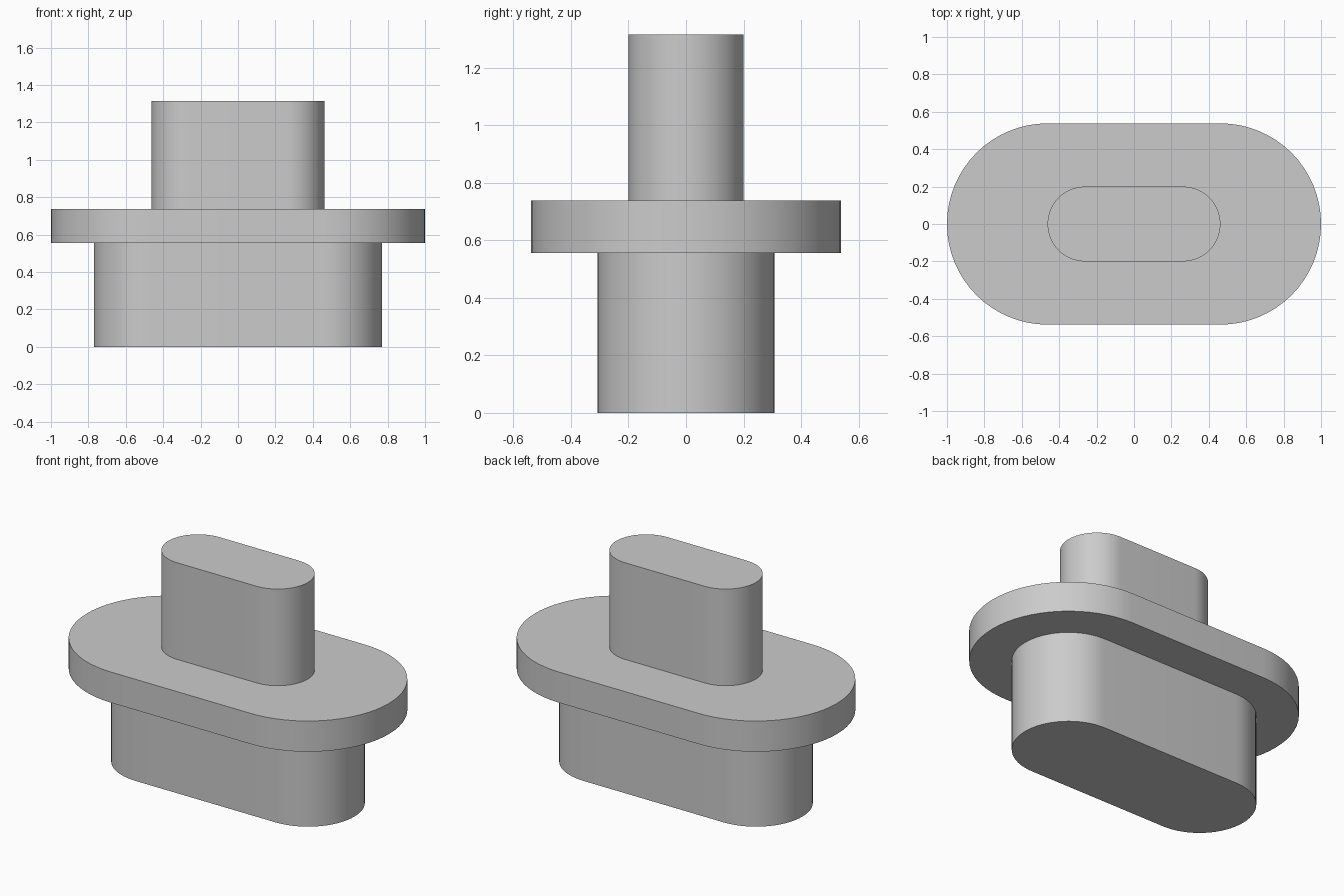
import bpy
import bmesh
from math import pi, cos, sin, radians

cube = bpy.data.objects.get("Cube")
if cube:
    bpy.data.objects.remove(cube, do_unlink=True)

grey = bpy.data.materials.new("plain grey")
grey.use_nodes = True
colour = (0.6, 0.6, 0.6, 1)
grey.diffuse_color = colour
grey.node_tree.nodes["Principled BSDF"].inputs["Base Color"].default_value = colour

ARC_STEPS = 32


def rounded_slab(name, half_length, radius, bottom, top):
    """Extrude a slot outline with semicircular ends along x."""
    bm = bmesh.new()
    outline = []
    for side in (1, -1):
        centre = side * (half_length - radius)
        for i in range(ARC_STEPS + 1):
            a = -pi / 2 + pi * i / ARC_STEPS
            outline.append(bm.verts.new((centre + side * radius * cos(a),
                                         side * radius * sin(a), bottom)))
    face = bm.faces.new(outline)
    lifted = bmesh.ops.extrude_face_region(bm, geom=[face], use_keep_orig=True)
    verts = [v for v in lifted["geom"] if isinstance(v, bmesh.types.BMVert)]
    bmesh.ops.translate(bm, vec=(0, 0, top - bottom), verts=verts)
    bmesh.ops.recalc_face_normals(bm, faces=bm.faces)

    mesh = bpy.data.meshes.new(name)
    bm.to_mesh(mesh)
    bm.free()
    mesh.materials.append(grey)
    obj = bpy.data.objects.new(name, mesh)
    bpy.context.collection.objects.link(obj)
    bpy.ops.object.select_all(action="DESELECT")
    obj.select_set(True)
    bpy.context.view_layer.objects.active = obj
    bpy.ops.object.shade_smooth_by_angle(angle=radians(30))
    return obj


# Lower plug, wide flange and narrow upper post, stacked
rounded_slab("lower_plug", 0.77, 0.307, 0, 0.555)
rounded_slab("flange", 1.0, 0.538, 0.555, 0.738)
rounded_slab("upper_post", 0.462, 0.2, 0.738, 1.315)
